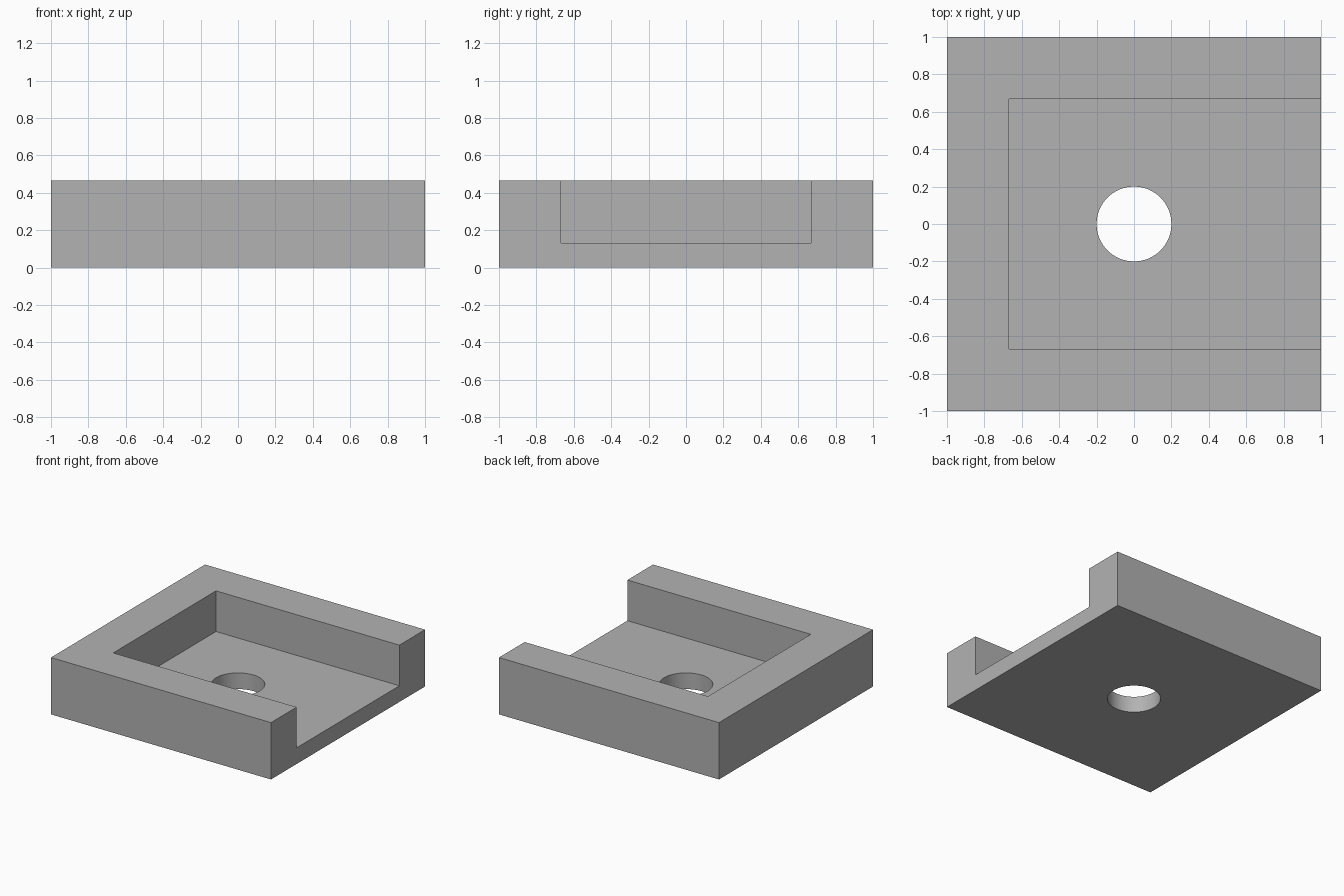
import bpy
import math

default_cube = bpy.data.objects.get("Cube")
if default_cube:
    bpy.data.objects.remove(default_cube, do_unlink=True)

HEIGHT = 0.467
FLOOR = 0.133
POCKET = 0.667
HOLE_RADIUS = 0.2

grey = bpy.data.materials.new("plain_grey")
grey.use_nodes = True
colour = (0.448, 0.448, 0.448, 1)
grey.diffuse_color = colour
grey.node_tree.nodes["Principled BSDF"].inputs["Base Color"].default_value = colour


def box(name, low, high):
    """Axis-aligned box between two corners."""
    bpy.ops.mesh.primitive_cube_add(size=1, location=[(a + b) / 2 for a, b in zip(low, high)])
    obj = bpy.context.object
    obj.name = name
    obj.scale = [b - a for a, b in zip(low, high)]
    bpy.ops.object.transform_apply(location=True, rotation=False, scale=True)
    obj.data.materials.append(grey)
    return obj


def cut(target, cutter):
    """Subtract the cutter from the target, then discard it."""
    cutter.hide_render = True
    mod = target.modifiers.new("cut", "BOOLEAN")
    mod.operation = "DIFFERENCE"
    mod.solver = "EXACT"
    mod.object = cutter
    bpy.context.view_layer.objects.active = target
    bpy.ops.object.modifier_apply(modifier=mod.name)
    bpy.data.objects.remove(cutter, do_unlink=True)


# Square block
block = box("open_tray_block", (-1, -1, 0), (1, 1, HEIGHT))

# Pocket, open at the top and on the +x side
cut(block, box("pocket_cutter", (-POCKET, -POCKET, FLOOR), (1.5, POCKET, 1)))

# Round hole through the middle of the floor
bpy.ops.mesh.primitive_cylinder_add(vertices=64, radius=HOLE_RADIUS, depth=1)
hole = bpy.context.object
hole.name = "hole_cutter"
hole.data.materials.append(grey)
cut(block, hole)

# Smooth hole wall with sharp block edges
bpy.ops.object.select_all(action="DESELECT")
block.select_set(True)
bpy.context.view_layer.objects.active = block
bpy.ops.object.shade_smooth_by_angle(angle=math.radians(30))
